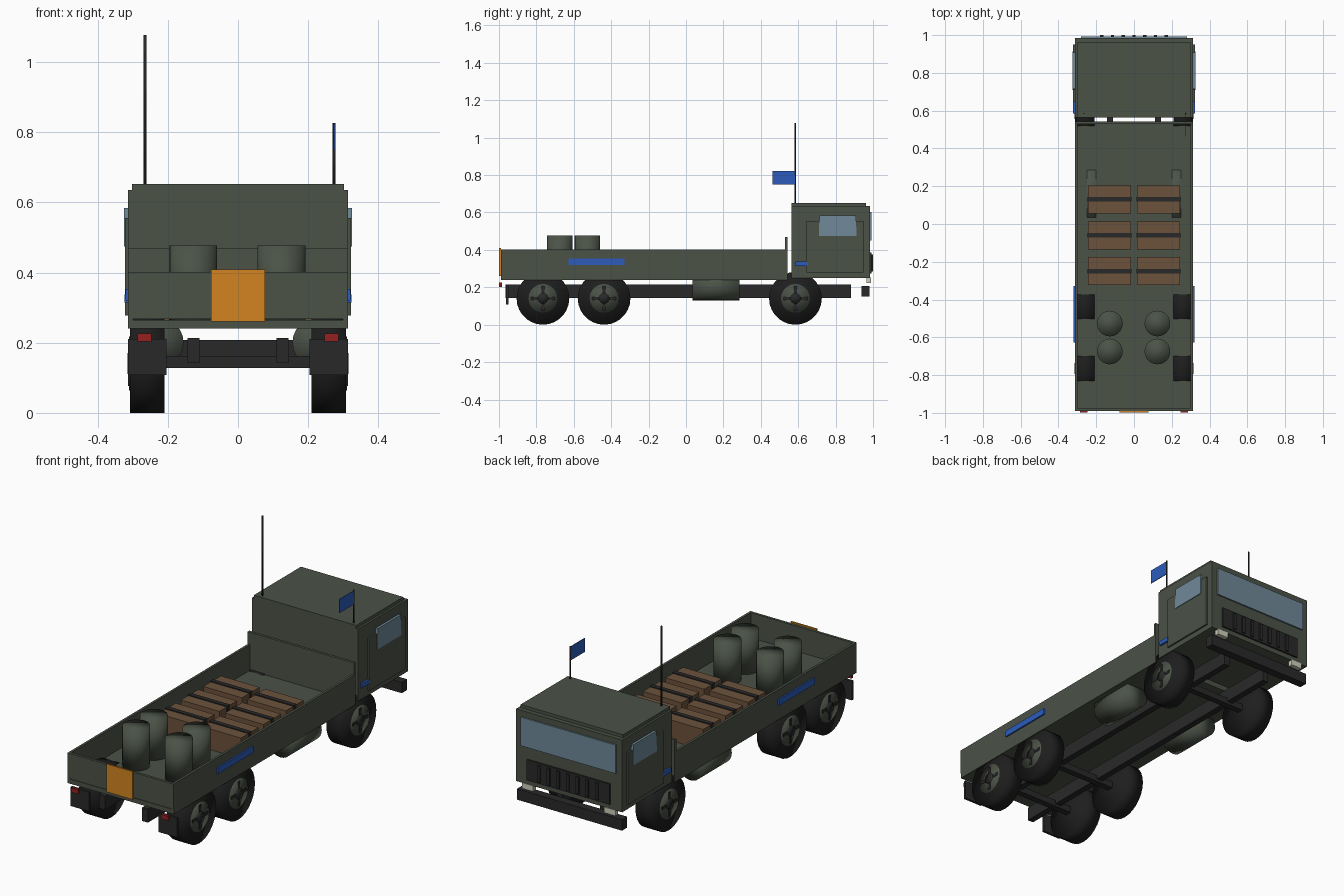
import bpy
import math
from mathutils import Vector

if "Cube" in bpy.data.objects:
    bpy.data.objects.remove(bpy.data.objects["Cube"])


def material(name, rgb):
    m = bpy.data.materials.new(name)
    m.use_nodes = True
    m.diffuse_color = (*rgb, 1)
    m.node_tree.nodes["Principled BSDF"].inputs["Base Color"].default_value = (*rgb, 1)
    return m


GREEN = material("drab green", (0.07, 0.085, 0.062))
BLACK = material("chassis black", (0.022, 0.022, 0.022))
RUBBER = material("tyre rubber", (0.013, 0.013, 0.013))
WOOD = material("crate wood", (0.15, 0.085, 0.045))
GLASS = material("window glass", (0.16, 0.25, 0.32))
BLUE = material("marking blue", (0.025, 0.105, 0.5))
ORANGE = material("panel orange", (0.65, 0.23, 0.015))
RED = material("tail light red", (0.3, 0.015, 0.015))
LAMP = material("headlight cream", (0.62, 0.62, 0.5))


def finish(name, mat):
    ob = bpy.context.object
    ob.name = name
    ob.data.materials.append(mat)
    return ob


def box(name, mat, x, y, z):
    """Box from (min, max) pairs on each axis."""
    spans = (x, y, z)
    bpy.ops.mesh.primitive_cube_add(size=1, location=[(a + b) / 2 for a, b in spans])
    ob = finish(name, mat)
    for v in ob.data.vertices:
        v.co = Vector(c * abs(b - a) for c, (a, b) in zip(v.co, spans))
    return ob


def cylinder(name, mat, centre, radius, length, axis="Z", sides=24, smooth=True):
    turn = {"X": (0, math.pi / 2, 0), "Y": (math.pi / 2, 0, 0), "Z": (0, 0, 0)}[axis]
    bpy.ops.mesh.primitive_cylinder_add(vertices=sides, radius=radius, depth=length,
                                        location=centre, rotation=turn)
    if smooth:
        bpy.ops.object.shade_smooth()
    return finish(name, mat)


def pair(name, mat, x, y, z):
    """Matching boxes on the left and right sides."""
    return [box(f"{side}_{name}", mat, (s * x[0], s * x[1]), y, z)
            for side, s in (("left", 1), ("right", -1))]


# Cargo bed
W = 0.313
box("bed_floor", GREEN, (-W, W), (-0.988, 0.543), (0.24, 0.265))
pair("bed_wall", GREEN, (W - 0.013, W), (-0.988, 0.543), (0.265, 0.402))
box("tailgate", GREEN, (-W, W), (-0.99, -0.976), (0.268, 0.402))
box("headboard", GREEN, (-W, W), (0.529, 0.543), (0.265, 0.468))
pair("bed_stripe", BLUE, (W, 0.321), (-0.628, -0.328), (0.32, 0.353))
box("tail_panel", ORANGE, (-0.077, 0.077), (-0.999, -0.99), (0.26, 0.409))

# Cab
box("cab_body", GREEN, (-W, W), (0.565, 0.985), (0.25, 0.635))
box("cab_roof", GREEN, (-0.302, 0.302), (0.565, 0.962), (0.63, 0.652))
pair("door", GREEN, (W, 0.322), (0.645, 0.95), (0.278, 0.555))
for ob in pair("door_window", GLASS, (W, 0.3255), (0.71, 0.912), (0.474, 0.584)):
    for v in ob.data.vertices:
        if v.co.z > 0:
            v.co.y *= 0.96
pair("door_marking", BLUE, (W, 0.323), (0.585, 0.65), (0.315, 0.338))
box("windshield", GLASS, (-0.28, 0.28), (0.985, 0.993), (0.45, 0.602))

# Grille, lamps and bumper
box("grille", BLACK, (-0.245, 0.245), (0.985, 0.993), (0.275, 0.385))
for i in range(7):
    x = (i - 3) * 0.057
    box("grille_slat", BLACK, (x - 0.009, x + 0.009), (0.993, 1.0), (0.285, 0.375))
pair("headlight", LAMP, (0.21, 0.275), (0.965, 0.989), (0.222, 0.252))
box("front_bumper", BLACK, (-0.31, 0.31), (0.938, 0.982), (0.15, 0.208))

# Chassis
pair("frame_rail", BLACK, (0.11, 0.144), (-0.965, 0.882), (0.142, 0.214))
pair("mudflap", BLACK, (0.204, W), (-0.963, -0.95), (0.108, 0.21))
pair("tail_light", RED, (0.246, 0.286), (-0.999, -0.985), (0.203, 0.226))
for side in (-1, 1):
    cylinder("fuel_tank", GREEN, (side * 0.225, 0.16, 0.2), 0.07, 0.25, "Y")

# Wheels and axles
R = 0.141
for y in (-0.765, -0.438, 0.585):
    box("axle", BLACK, (-0.22, 0.22), (y - 0.017, y + 0.017), (0.128, 0.162))
    for s in (-1, 1):
        cylinder("tyre", RUBBER, (s * 0.259, y, R), R, 0.098, "X", 28)
        cylinder("wheel_hub", GREEN, (s * 0.282, y, R), 0.077, 0.058, "X", 20)
        cylinder("hub_cap", BLACK, (s * 0.285, y, R), 0.03, 0.06, "X", 12)
        face = (s * 0.3, s * 0.3135)
        box("hub_spoke", BLACK, face, (y - 0.065, y + 0.065), (R - 0.008, R + 0.008))
        box("hub_spoke", BLACK, face, (y - 0.008, y + 0.008), (R - 0.065, R + 0.065))

# Strapped crates
for x in (-0.13, 0.13):
    for y in (0.13, -0.06, -0.25):
        box("crate", WOOD, (x - 0.114, x + 0.114), (y - 0.074, y + 0.074), (0.265, 0.375))
        box("crate_strap", BLACK, (x - 0.117, x + 0.117), (y - 0.012, y + 0.012), (0.265, 0.38))

# Drums
for x in (-0.128, 0.124):
    for y in (-0.527, -0.675):
        cylinder("drum", GREEN, (x, y, 0.371), 0.068, 0.212)

# Antenna and flag
cylinder("antenna", BLACK, (-0.265, 0.585, 0.861), 0.004, 0.434, sides=8)
cylinder("flag_pole", BLACK, (0.274, 0.585, 0.736), 0.004, 0.18, sides=8)
box("flag", BLUE, (0.272, 0.276), (0.462, 0.585), (0.75, 0.823))
